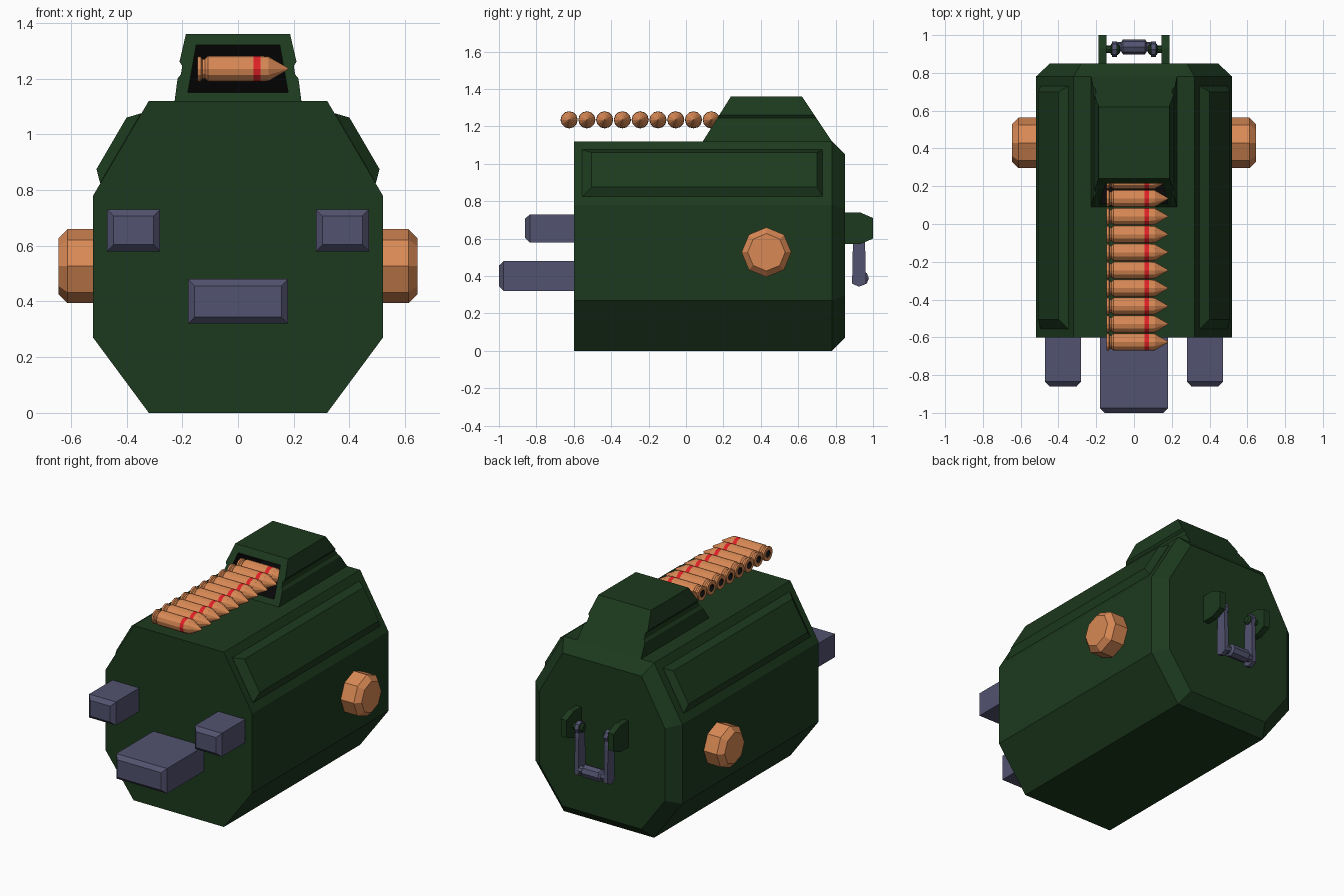
import bpy, bmesh
from math import sin, cos, pi, tau

if "Cube" in bpy.data.objects:
    bpy.data.objects.remove(bpy.data.objects["Cube"])


def material(name, rgb):
    m = bpy.data.materials.new(name)
    m.diffuse_color = (*rgb, 1)
    m.use_nodes = True
    m.node_tree.nodes["Principled BSDF"].inputs["Base Color"].default_value = m.diffuse_color
    return m


GREEN = material("dark_green", (0.012, 0.042, 0.013))
COPPER = material("copper", (0.69, 0.25, 0.09))
STEEL = material("blue_grey", (0.085, 0.085, 0.16))
RED = material("red", (0.75, 0.015, 0.02))
BLACK = material("black", (0.003, 0.003, 0.003))


def loft(name, rings, mats, seg=None):
    """Skin equal-length rings, cap both ends; seg = material slot of start cap and each band."""
    bm = bmesh.new()
    vs = [[bm.verts.new(p) for p in r] for r in rings]
    n = len(rings[0])
    faces = [(bm.faces.new(vs[0]), 0)]
    for k in range(len(vs) - 1):
        for i in range(n):
            j = (i + 1) % n
            faces.append((bm.faces.new((vs[k][i], vs[k][j], vs[k + 1][j], vs[k + 1][i])), k + 1))
    faces.append((bm.faces.new(vs[-1]), -1))
    if seg:
        for f, k in faces:
            f.material_index = seg[k] if 0 <= k < len(seg) else 0
    bmesh.ops.recalc_face_normals(bm, faces=bm.faces)
    me = bpy.data.meshes.new(name)
    bm.to_mesh(me)
    bm.free()
    for m in mats:
        me.materials.append(m)
    ob = bpy.data.objects.new(name, me)
    bpy.context.collection.objects.link(ob)
    return ob


def mirror_profile(half):
    return half + [(-x, z) for x, z in reversed(half)]


def lathe_x(name, steps, y, z, sides, mats, seg=None):
    """Turned part along x from (x, radius) steps."""
    rings = [[(x, y + r * cos(tau * i / sides), z + r * sin(tau * i / sides))
              for i in range(sides)] for x, r in steps]
    return loft(name, rings, mats, seg)


def plate_x(name, x0, x1, prof, mat):
    """Flat (y, z) profile given thickness along x."""
    return loft(name, [[(x, y, z) for y, z in prof] for x in (x0, x1)], [mat])


def prism_y(name, half, front, back, mat):
    """Mirrored (x, z) profile extruded between two sloping ends."""
    prof = mirror_profile(half)
    return loft(name, [[(x, f(z), z) for x, z in prof] for f in (front, back)], [mat])


# Hull with chamfered rear
hull = mirror_profile([(0.32, 0), (0.52, 0.27), (0.52, 0.78), (0.32, 1.12)])
rear = mirror_profile([(0.28, 0.07), (0.445, 0.295), (0.445, 0.76), (0.28, 1.05)])
loft("hull", [[(x, y, z) for x, z in p]
              for p, y in ((hull, -0.6), (hull, 0.78), (rear, 0.85))], [GREEN])

# Feed hood, hollowed from the front, with a groove on each side
hood = prism_y("feed_hood",
               [(0.23, 1.10), (0.217, 1.20), (0.205, 1.215), (0.20, 1.245), (0.21, 1.26), (0.187, 1.36)],
               lambda z: 0.09 + (z - 1.12) * 0.625, lambda z: 0.78 - (z - 1.12) * 0.667, GREEN)
cutter = prism_y("hood_cutter", [(0.18, 1.15), (0.15, 1.32)],
                 lambda z: 0.0 + (z - 1.12) * 0.625, lambda z: 0.72 - (z - 1.12) * 0.667, BLACK)
cutter.hide_render = True
mod = hood.modifiers.new("opening", 'BOOLEAN')
mod.operation = 'DIFFERENCE'
mod.solver = 'EXACT'
mod.material_mode = 'TRANSFER'
mod.object = cutter
bpy.context.view_layer.objects.active = hood
bpy.ops.object.modifier_apply(modifier=mod.name)
bpy.data.objects.remove(cutter)

# Ammunition belt: ten rounds with red bands
steps = [(-0.115, 0.022), (-0.145, 0.022), (-0.145, 0.045), (-0.133, 0.045), (-0.128, 0.036),
         (-0.118, 0.036), (-0.108, 0.046), (0.055, 0.046), (0.08, 0.046), (0.11, 0.044), (0.18, 0.003)]
for i in range(10):
    lathe_x(f"round_{i + 1}", steps, -0.625 + 0.095 * i, 1.235, 12,
            [COPPER, RED, BLACK], [2, 2, 0, 0, 0, 0, 0, 0, 1, 0, 0])


# Front blocks with bevelled noses
def nose_block(name, x0, x1, z0, z1, y0):
    def rect(y, d):
        return [(x0 + d, y, z0 + d), (x1 - d, y, z0 + d), (x1 - d, y, z1 - d), (x0 + d, y, z1 - d)]
    loft(name, [rect(-0.58, 0), rect(y0 + 0.025, 0), rect(y0, 0.024)], [STEEL])


nose_block("centre_block", -0.18, 0.18, 0.32, 0.48, -1.0)
nose_block("left_block", -0.47, -0.28, 0.58, 0.73, -0.86)
nose_block("right_block", 0.28, 0.47, 0.58, 0.73, -0.86)

bracket = [(0.84, 0.57), (0.93, 0.57), (1.0, 0.60), (1.0, 0.71), (0.93, 0.74), (0.84, 0.74)]
eye = [(0.925 + 0.04 * cos(a), 0.65 + 0.04 * sin(a))
       for a in (-pi / 4 + k * pi / 4 for k in range(7))]
leg = eye + [(0.893, 0.60), (0.888, 0.36), (0.925, 0.342), (0.962, 0.36), (0.957, 0.60)]

for s, side in ((-1, "left"), (1, "right")):
    # Raised panel on the upper slope
    def panel(x_top, z_top, x_low, z_low, y0, y1):
        return [(s * x_top, y0, z_top), (s * x_top, y1, z_top),
                (s * x_low, y1, z_low), (s * x_low, y0, z_low)]
    loft(side + "_panel", [panel(0.335, 1.072, 0.486, 0.815, -0.555, 0.73),
                           panel(0.349, 1.075, 0.495, 0.825, -0.555, 0.73),
                           panel(0.40, 1.06, 0.508, 0.875, -0.505, 0.70)], [GREEN])
    # Copper side hub
    lathe_x(side + "_hub", [(s * 0.50, 0.133), (s * 0.612, 0.133), (s * 0.645, 0.1)],
            0.43, 0.527, 8, [COPPER])
    # Rear handle bracket, pin and leg
    plate_x(side + "_bracket", s * 0.146, s * 0.187, bracket, GREEN)
    lathe_x(side + "_pin", [(s * 0.15, 0.02), (s * 0.125, 0.02), (s * 0.12, 0.03), (s * 0.085, 0.03),
                            (s * 0.075, 0.02)], 0.925, 0.65, 8, [GREEN])
    plate_x(side + "_handle_leg", s * 0.09, s * 0.117, leg, STEEL)

# Handle grip
lathe_x("handle_grip", [(-0.10, 0.025), (-0.068, 0.025), (-0.058, 0.04), (0.058, 0.04),
                        (0.068, 0.025), (0.10, 0.025)], 0.938, 0.388, 8, [STEEL])
